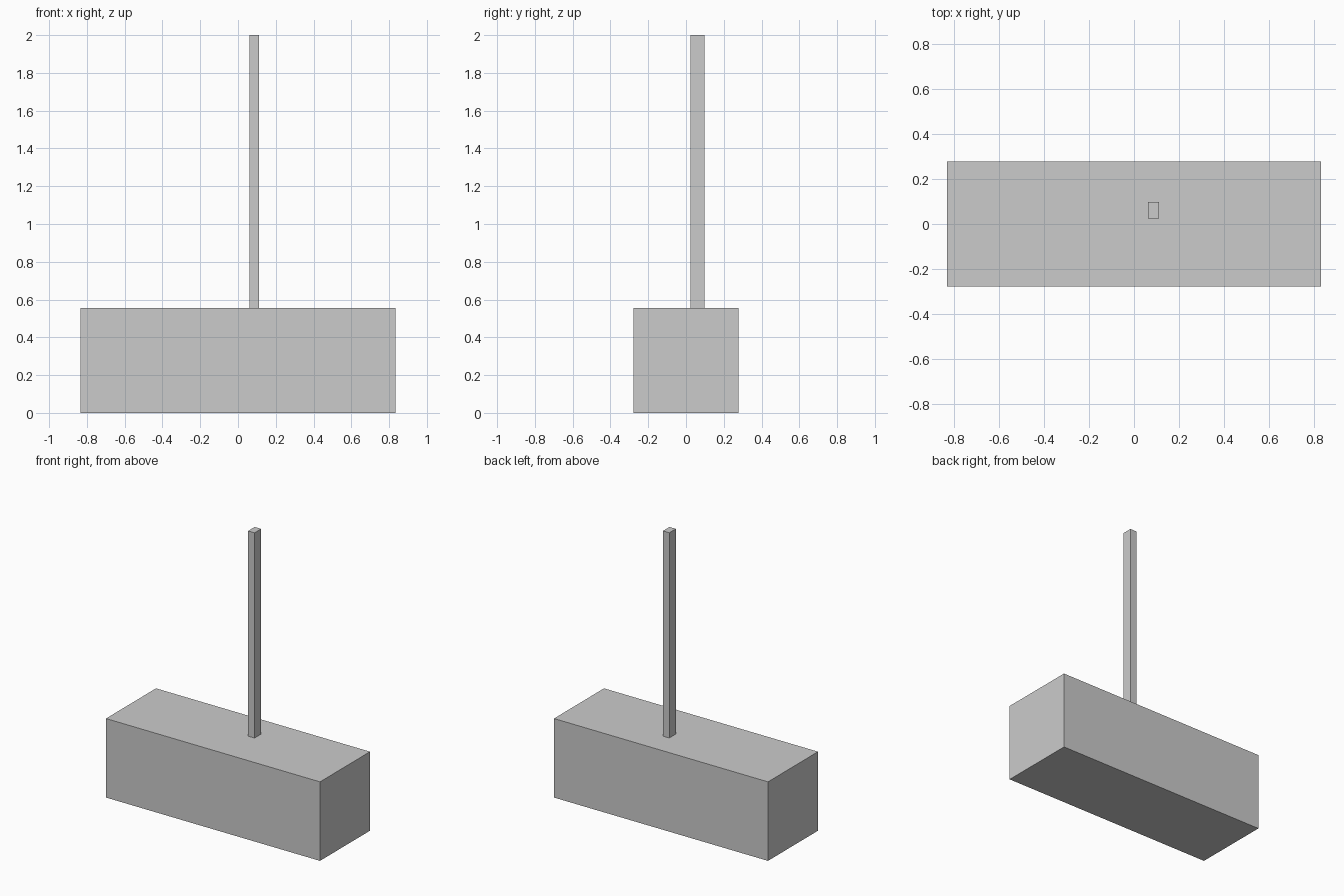
import bpy

if "Cube" in bpy.data.objects:
    bpy.data.objects.remove(bpy.data.objects["Cube"])


def box(name, lo, hi):
    """Axis-aligned box between two corners."""
    centre = [(a + b) / 2 for a, b in zip(lo, hi)]
    bpy.ops.mesh.primitive_cube_add(size=1, location=centre)
    obj = bpy.context.object
    obj.name = name
    obj.scale = [b - a for a, b in zip(lo, hi)]
    bpy.ops.object.transform_apply(location=False, rotation=False, scale=True)
    return obj


# Long square-section block on the ground
TOP = 0.556
box("base_block", (-0.833, -0.278, 0), (0.833, 0.278, TOP))

# Slim off-centre post standing on the block
box("post", (0.062, 0.024, TOP), (0.112, 0.097, 2.0))
